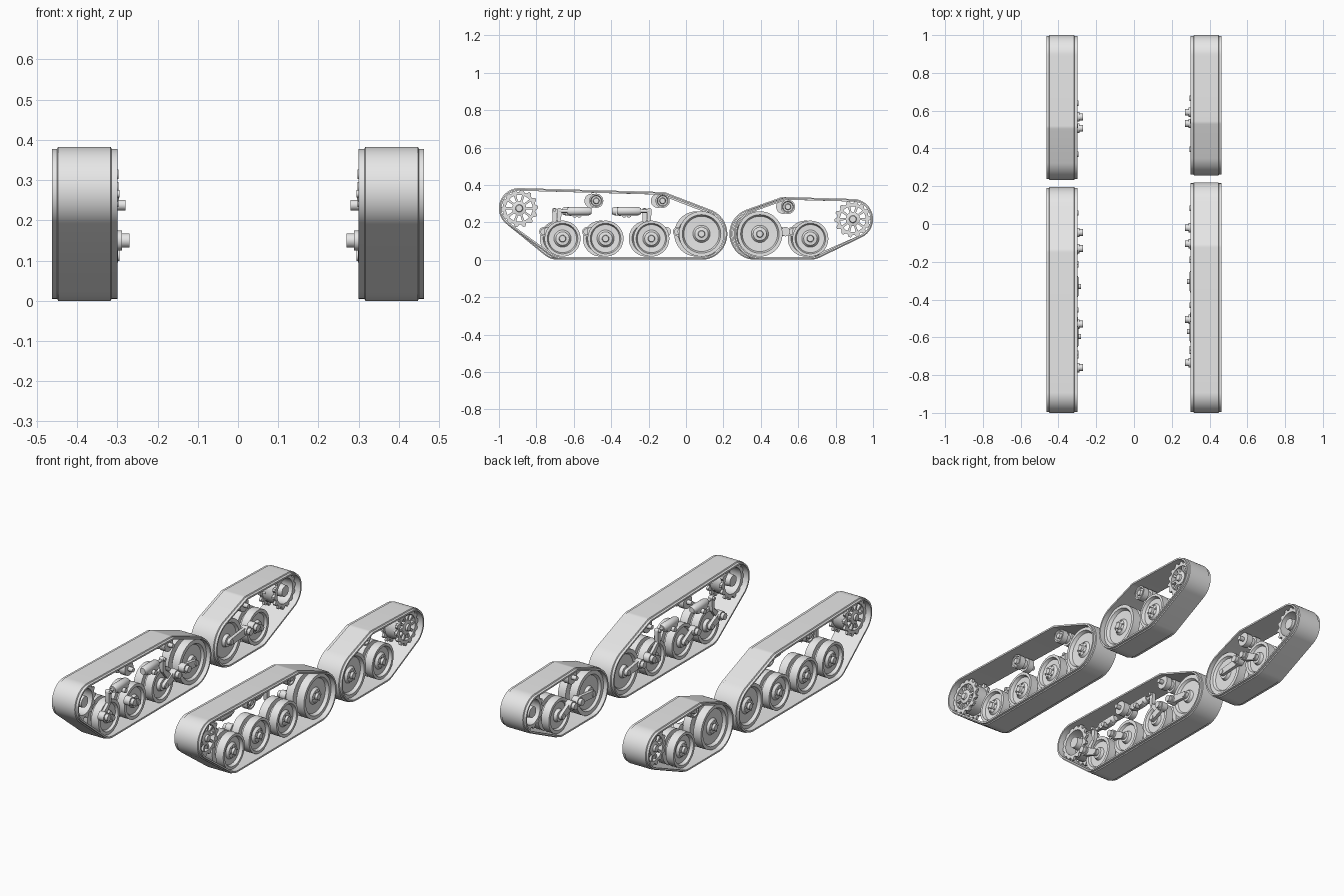
import bpy, bmesh
from math import sin, cos, pi, hypot
from mathutils.geometry import convex_hull_2d

cube = bpy.data.objects.get("Cube")
if cube:
    bpy.data.objects.remove(cube, do_unlink=True)

grey = bpy.data.materials.new("plain_grey")
grey.use_nodes = True
grey.diffuse_color = (0.8, 0.8, 0.8, 1)
grey.node_tree.nodes["Principled BSDF"].inputs["Base Color"].default_value = (0.8, 0.8, 0.8, 1)

# side: +1 is the model's left; the right side is mirrored with its wheels staggered forward
side, shift, label = 1, 0, "left"


def finish(name, bm, stagger=True):
    for v in bm.verts:
        v.co.x *= side
        v.co.y += shift if stagger else 0
    bmesh.ops.remove_doubles(bm, verts=bm.verts, dist=0.00002)
    bmesh.ops.recalc_face_normals(bm, faces=bm.faces)
    mesh = bpy.data.meshes.new(name)
    bm.to_mesh(mesh)
    bm.free()
    mesh.materials.append(grey)
    mesh.shade_smooth()
    mesh.set_sharp_from_angle(angle=0.55)
    obj = bpy.data.objects.new(label + "_" + name, mesh)
    bpy.context.collection.objects.link(obj)
    return obj


def skin(bm, loops, closed=False):
    """Join equal loops of points with quads; cap the ends unless closed."""
    rings = [[bm.verts.new(p) for p in loop] for loop in loops]
    n = len(rings[0])
    pairs = list(zip(rings, rings[1:]))
    if closed:
        pairs.append((rings[-1], rings[0]))
    for a, b in pairs:
        for i in range(n):
            j = (i + 1) % n
            bm.faces.new((a[i], a[j], b[j], b[i]))
    if not closed:
        bm.faces.new(rings[0])
        bm.faces.new(rings[-1])


def turn(bm, profile, centre, axis="x", seg=36):
    """Revolve (distance, radius) points about a line along x or y."""
    cx, cy, cz = centre
    loops = []
    for t, r in profile:
        ring = [(r * cos(2 * pi * i / seg), r * sin(2 * pi * i / seg)) for i in range(seg)]
        if axis == "x":
            loops.append([(cx + t, cy + u, cz + v) for u, v in ring])
        else:
            loops.append([(cx + u, cy + t, cz + v) for u, v in ring])
    skin(bm, loops)


def rod(bm, x0, x1, y, z, r, seg=20):
    turn(bm, [(x0, r), (x1, r)], (0, y, z), seg=seg)


def belt_points(circles, seg=72):
    """Outline wrapped round circles, as (centre y, centre z, radius, angle)."""
    pts = [(y, z, r, 2 * pi * i / seg) for y, z, r in circles for i in range(seg)]
    flat = [(y + r * cos(a), z + r * sin(a)) for y, z, r, a in pts]
    return [pts[i] for i in convex_hull_2d(flat)]


def wrap(pts, x, off=0):
    return [(x, y + (r + off) * cos(a), z + (r + off) * sin(a)) for y, z, r, a in pts]


def link(bm, circles, x0, x1):
    pts = belt_points(circles, 20)
    skin(bm, [wrap(pts, x0), wrap(pts, x1)])


def track(name, circles):
    pts = belt_points(circles)
    section = [(0.3, -0.005), (0.314, -0.005), (0.317, 0), (0.447, 0), (0.45, -0.005),
               (0.463, -0.005), (0.463, -0.014), (0.3, -0.014)]
    bm = bmesh.new()
    skin(bm, [wrap(pts, x, off) for x, off in section], closed=True)
    finish(name, bm, stagger=False)


def wheel(name, y, z, R):
    """Twin-disc wheel with dished faces, a hub and bolts."""
    bm = bmesh.new()
    profile = [(0.318, 0), (0.318, 0.03), (0.335, 0.036), (0.335, R * 0.75), (0.322, R * 0.82),
               (0.322, R), (0.368, R), (0.368, R * 0.72), (0.39, R * 0.72), (0.39, R),
               (0.437, R), (0.437, R * 0.85), (0.42, R * 0.78), (0.418, 0.046),
               (0.431, 0.036), (0.434, 0.019), (0.446, 0.016), (0.446, 0)]
    turn(bm, profile, (0, y, z), seg=48)
    for i in range(6):
        a = pi * i / 3
        rod(bm, 0.42, 0.438, y + 0.031 * cos(a), z + 0.031 * sin(a), 0.005, 8)
    finish(name, bm)


def arm(name, pivot, wheel_y, wheel_z, z=0.15):
    """Swing arm with its pivot tube reaching inwards."""
    bm = bmesh.new()
    link(bm, [(pivot, z, 0.022), (wheel_y, wheel_z, 0.018)], 0.298, 0.316)
    turn(bm, [(0.27, 0.018), (0.288, 0.018), (0.288, 0.025), (0.325, 0.025)],
         (0, pivot, z), seg=20)
    rod(bm, 0.294, 0.335, wheel_y, wheel_z, 0.014)
    finish(name, bm)


def roller(name, y, z):
    bm = bmesh.new()
    turn(bm, [(0.297, 0), (0.297, 0.012), (0.325, 0.012), (0.325, 0.038), (0.36, 0.038),
              (0.36, 0.026), (0.385, 0.026), (0.385, 0.038), (0.42, 0.038), (0.42, 0.03),
              (0.412, 0.026), (0.412, 0.017), (0.424, 0.014), (0.424, 0)], (0, y, z))
    finish(name, bm)


def sprocket(name, y, z, R):
    """Toothed rings on a drum, with open spokes and a hub."""
    bm = bmesh.new()
    teeth = 14

    def ring(x, radius, toothed=False):
        pts = []
        for i in range(teeth * 4):
            r = radius if not toothed or i % 4 < 2 else R * 0.86
            a = 2 * pi * i / (teeth * 4)
            pts.append((x, y + r * cos(a), z + r * sin(a)))
        return pts

    hole = R * 0.7
    for x0, x1 in ((0.332, 0.346), (0.418, 0.432)):
        skin(bm, [ring(x0, hole), ring(x0, R, True), ring(x1, R, True), ring(x1, hole)], closed=True)
    skin(bm, [ring(0.346, hole), ring(0.346, R * 0.79), ring(0.418, R * 0.79),
              ring(0.418, hole)], closed=True)
    for i in range(10):
        a = 2 * pi * i / 10
        near, far = R * 0.3, R * 0.74
        link(bm, [(y + near * cos(a), z + near * sin(a), 0.005),
                  (y + far * cos(a), z + far * sin(a), 0.007)], 0.4, 0.426)
    turn(bm, [(0.33, 0), (0.33, 0.03), (0.395, 0.038), (0.428, 0.038), (0.432, 0.02),
              (0.442, 0.017), (0.442, 0)], (0, y, z))
    finish(name, bm, stagger=False)


def shock(name, pin, way):
    """Horizontal damper, with its rod and upright link; way is -1 towards the front."""
    bm = bmesh.new()
    mid, z, x = pin, 0.26, 0.318
    body = [(-0.065, 0.017), (-0.05, 0.023), (0.05, 0.023), (0.065, 0.015)]
    turn(bm, body, (x, mid, z), "y", 20)
    tip = mid + way * 0.108
    turn(bm, [(min(0, way * 0.108), 0.009), (max(0, way * 0.108), 0.009)], (x, mid, z), "y", 12)
    # Upright link down to the swing arm pivot
    link(bm, [(tip, z + 0.004, 0.013), (tip, 0.2, 0.009)], 0.304, 0.326)
    link(bm, [(tip, 0.2, 0.009), (tip + way * 0.045, 0.155, 0.016)], 0.306, 0.322)
    # Mounting block and pins
    link(bm, [(mid - 0.035, 0.245, 0.012), (mid + 0.035, 0.245, 0.012)], 0.297, 0.33)
    rod(bm, 0.28, 0.31, mid, 0.238, 0.013)
    rod(bm, 0.295, 0.33, tip, 0.266, 0.009)
    finish(name, bm)


for side, shift, label in ((1, 0, "left"), (-1, -0.025, "right")):
    wheel_z, idler_z = 0.113, 0.138
    # Front unit: track, drive sprocket, three road wheels and idler
    track("front_track", [(-0.892, 0.275, 0.108), (-0.66 + shift, wheel_z, 0.113),
                          (0.083 + shift, idler_z, 0.138), (-0.125 + shift, 0.31, 0.052)])
    sprocket("front_sprocket", -0.892, 0.275, 0.102)
    for i, (y, pivot) in enumerate(((-0.66, -0.735), (-0.43, -0.505), (-0.185, -0.105))):
        wheel(f"front_road_wheel_{i + 1}", y, wheel_z, 0.096)
        arm(f"front_swing_arm_{i + 1}", pivot, y, wheel_z)
    wheel("front_idler", 0.083, idler_z, 0.121)
    arm("front_idler_arm", -0.02, 0.083, idler_z)
    for i, y in enumerate((-0.48, -0.125)):
        roller(f"front_return_roller_{i + 1}", y, 0.315)
    shock("front_damper", -0.57, -1)
    shock("middle_damper", -0.305, 1)

    # Rear unit: track, drive sprocket, road wheel and idler
    track("rear_track", [(0.892, 0.217, 0.108), (0.665 + shift, wheel_z, 0.113),
                         (0.395 + shift, idler_z, 0.138), (0.545 + shift, 0.285, 0.05)])
    sprocket("rear_sprocket", 0.892, 0.217, 0.098)
    wheel("rear_road_wheel", 0.665, wheel_z, 0.096)
    arm("rear_swing_arm", 0.592, 0.665, wheel_z)
    wheel("rear_idler", 0.395, idler_z, 0.121)
    arm("rear_idler_arm", 0.532, 0.395, idler_z)
    roller("rear_return_roller", 0.545, 0.283)
